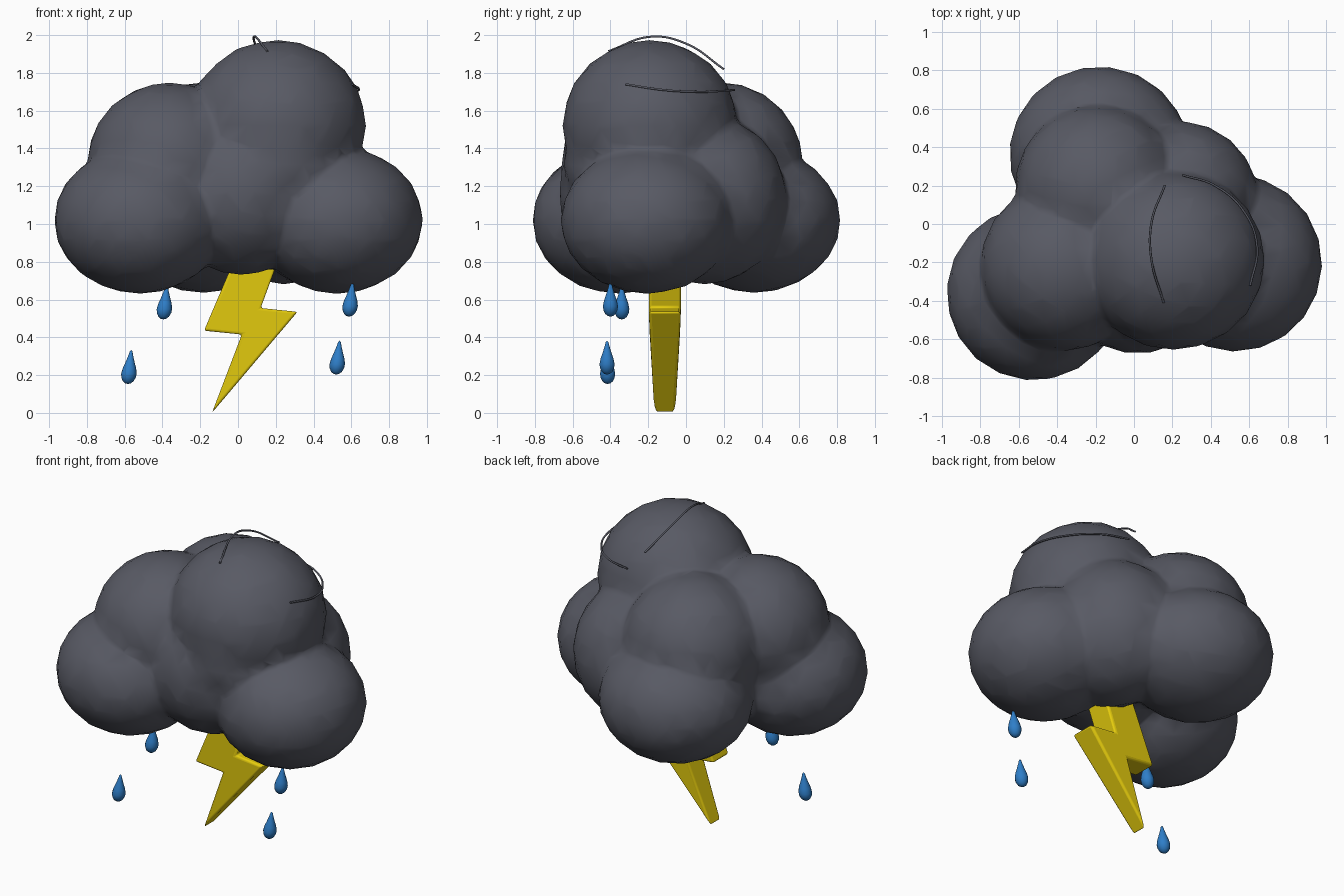
import bpy, bmesh, math
from mathutils import Matrix

if "Cube" in bpy.data.objects:
    bpy.data.objects.remove(bpy.data.objects["Cube"])


def material(name, rgb):
    m = bpy.data.materials.new(name)
    m.diffuse_color = (*rgb, 1)
    m.use_nodes = True
    m.node_tree.nodes["Principled BSDF"].inputs["Base Color"].default_value = m.diffuse_color
    return m


GREY = material("storm grey", (0.098, 0.102, 0.128))
YELLOW = material("bolt yellow", (0.78, 0.60, 0.004))
BLUE = material("rain blue", (0.028, 0.21, 0.58))


def make_object(name, bm, mat):
    bmesh.ops.recalc_face_normals(bm, faces=bm.faces)
    me = bpy.data.meshes.new(name)
    bm.to_mesh(me)
    bm.free()
    me.materials.append(mat)
    ob = bpy.data.objects.new(name, me)
    bpy.context.collection.objects.link(ob)
    return ob


def shade(ob, angle=180):
    bpy.ops.object.select_all(action='DESELECT')
    ob.select_set(True)
    bpy.context.view_layer.objects.active = ob
    bpy.ops.object.shade_smooth_by_angle(angle=math.radians(angle))


# Cloud: puffs (centre, radii) fused into one chunky soft skin
PUFFS = [
    ((0.205, -0.19, 1.52), (0.475, 0.465, 0.455)),  # crown
    ((0.19, -0.20, 1.32), (0.42, 0.45, 0.37)),      # body under crown
    ((0.02, -0.25, 1.17), (0.43, 0.425, 0.44)),     # core
    ((-0.52, -0.36, 1.02), (0.455, 0.455, 0.39)),   # front left
    ((0.525, -0.205, 1.02), (0.455, 0.46, 0.39)),   # right
    ((-0.365, -0.22, 1.32), (0.435, 0.44, 0.43)),   # upper left
    ((-0.19, 0.19, 1.32), (0.43, 0.43, 0.43)),      # upper back
    ((-0.18, 0.36, 1.02), (0.47, 0.46, 0.385)),     # back
    ((0.24, 0.10, 1.13), (0.415, 0.435, 0.45)),     # back right
]
bm = bmesh.new()
for i, (c, r) in enumerate(PUFFS):
    mat = (Matrix.Translation(c) @ Matrix.Diagonal((*r, 1))
           @ Matrix.Rotation(0.7 * i, 4, 'Z'))
    bmesh.ops.create_icosphere(bm, subdivisions=3, radius=1.0, matrix=mat)
cloud = make_object("cloud", bm, GREY)
rm = cloud.modifiers.new("fuse", 'REMESH')
rm.mode = 'VOXEL'
rm.voxel_size = 0.022
rm.use_smooth_shade = True
sm = cloud.modifiers.new("soften", 'SMOOTH')
sm.factor = 0.5
sm.iterations = 4
dc = cloud.modifiers.new("chunky facets", 'DECIMATE')
dc.ratio = 0.05


# Thin wisps hugging the crown
def wisp(name, points):
    cu = bpy.data.curves.new(name, 'CURVE')
    cu.dimensions = '3D'
    cu.bevel_depth = 0.006
    cu.bevel_resolution = 1
    cu.use_fill_caps = True
    sp = cu.splines.new('BEZIER')
    sp.bezier_points.add(len(points) - 1)
    for bp, p in zip(sp.bezier_points, points):
        bp.co = p
        bp.handle_left_type = bp.handle_right_type = 'AUTO'
    cu.materials.append(GREY)
    bpy.context.collection.objects.link(bpy.data.objects.new(name, cu))


wisp("top_wisp", [(0.155, -0.41, 1.915), (0.09, -0.18, 1.992),
                  (0.09, 0.0, 1.955), (0.16, 0.20, 1.82)])
wisp("side_wisp", [(0.605, -0.32, 1.74), (0.64, -0.12, 1.71), (0.575, 0.06, 1.70),
                   (0.42, 0.20, 1.705), (0.25, 0.255, 1.71)])

# Lightning bolt: zigzag outline, thinner towards the tip
BOLT = [(0.04, 0.95), (-0.05, 0.74), (-0.18, 0.435), (0.02, 0.415),
        (-0.138, 0.0), (0.315, 0.535), (0.12, 0.555), (0.265, 0.95)]
bm = bmesh.new()
sides = []
for s in (-1, 1):
    sides.append([bm.verts.new((x, -0.112 + s * (0.055 + 0.030 * min(1, z / 0.5)), z))
                  for x, z in BOLT])
bm.faces.new(sides[0])
bm.faces.new(sides[1][::-1])
n = len(BOLT)
for i in range(n):
    j = (i + 1) % n
    bm.faces.new((sides[0][i], sides[1][i], sides[1][j], sides[0][j]))
bolt = make_object("lightning_bolt", bm, YELLOW)
bv = bolt.modifiers.new("soft edges", 'BEVEL')
bv.width = 0.014
bv.segments = 3
shade(bolt, 40)

# Raindrops: lathed teardrop with a slightly leaning tip
DROP = [(0.014, 0.003), (0.028, 0.014), (0.038, 0.034), (0.041, 0.055),
        (0.035, 0.085), (0.024, 0.115), (0.013, 0.15), (0.007, 0.172)]


def drop(name, x, y, z):
    bm = bmesh.new()
    k = 14
    rings = []
    for r, h in DROP:
        lean = 0.10 * (h - 0.05)
        rings.append([bm.verts.new((x + lean + r * math.cos(math.tau * a / k),
                                    y + r * math.sin(math.tau * a / k), z + h))
                      for a in range(k)])
    low = bm.verts.new((x - 0.005, y, z))
    tip = bm.verts.new((x + 0.013, y, z + 0.18))
    for a in range(k):
        b = (a + 1) % k
        for lo, hi in zip(rings, rings[1:]):
            bm.faces.new((lo[a], lo[b], hi[b], hi[a]))
        bm.faces.new((low, rings[0][b], rings[0][a]))
        bm.faces.new((tip, rings[-1][a], rings[-1][b]))
    shade(make_object(name, bm, BLUE))


for i, p in enumerate([(-0.39, -0.34, 0.495), (0.593, -0.40, 0.51),
                       (-0.578, -0.415, 0.153), (0.525, -0.418, 0.203)]):
    drop(f"raindrop_{i + 1}", *p)
